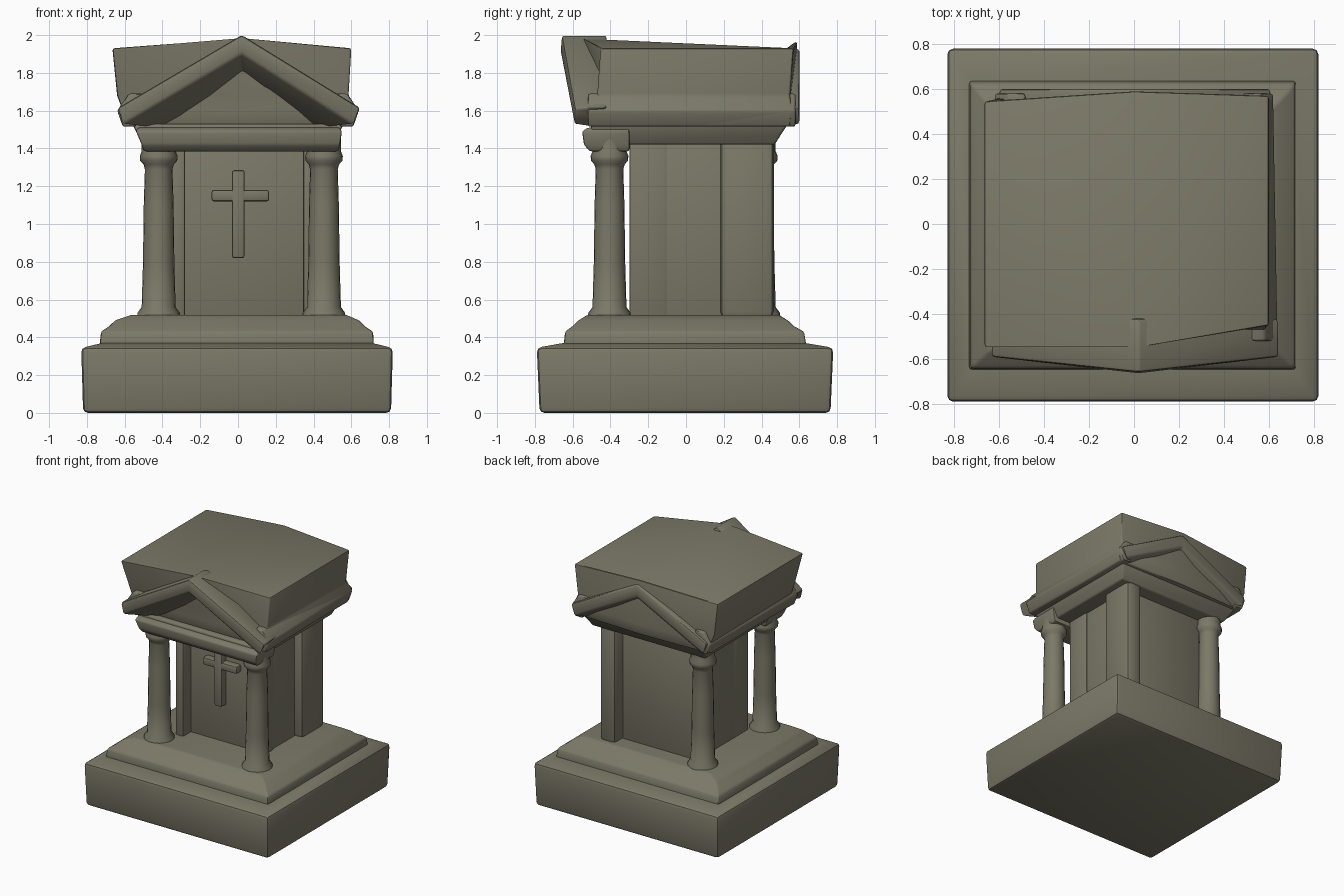
import bpy, bmesh, math
from mathutils import Vector

cube = bpy.data.objects.get("Cube")
if cube:
    bpy.data.objects.remove(cube, do_unlink=True)

COLOUR = (0.2, 0.19, 0.137, 1)
stone = bpy.data.materials.new("olive_grey_stone")
stone.use_nodes = True
stone.diffuse_color = COLOUR
shader = next(n for n in stone.node_tree.nodes if n.type == 'BSDF_PRINCIPLED')
shader.inputs["Base Color"].default_value = COLOUR
shader.inputs["Roughness"].default_value = 0.8


def finish(name, bm, bevel=0.0):
    """Round the hard edges, shade smooth and link the object."""
    bmesh.ops.recalc_face_normals(bm, faces=bm.faces)
    if bevel:
        hard = [e for e in bm.edges if e.calc_face_angle(0) > math.radians(25)]
        bmesh.ops.bevel(bm, geom=hard, offset=bevel, segments=2, profile=0.5,
                        affect='EDGES', clamp_overlap=True)
    mesh = bpy.data.meshes.new(name)
    bm.to_mesh(mesh)
    bm.free()
    mesh.materials.append(stone)
    obj = bpy.data.objects.new(name, mesh)
    bpy.context.collection.objects.link(obj)
    mesh.shade_smooth()
    mesh.set_sharp_from_angle(angle=math.radians(40))
    return obj


def loft(name, rings, bevel=0.0):
    """Skin a stack of equal-length point rings and cap both ends."""
    bm = bmesh.new()
    loops = [[bm.verts.new(p) for p in ring] for ring in rings]
    n = len(loops[0])
    for a, b in zip(loops, loops[1:]):
        for i in range(n):
            j = (i + 1) % n
            bm.faces.new((a[i], a[j], b[j], b[i]))
    bm.faces.new(loops[0][::-1])
    bm.faces.new(loops[-1])
    return finish(name, bm, bevel)


def rect(z, x0, x1, y0, y1):
    return [(x0, y0, z), (x1, y0, z), (x1, y1, z), (x0, y1, z)]


def block(name, x0, x1, y0, y1, z0, z1, bevel=0.01):
    return loft(name, [rect(z0, x0, x1, y0, y1), rect(z1, x0, x1, y0, y1)], bevel)


def circle(x, y, z, r, n=20):
    return [(x + r * math.cos(i * math.tau / n), y + r * math.sin(i * math.tau / n), z)
            for i in range(n)]


# Base slab and stepped plinth
loft("base_slab", [rect(0, -0.82, 0.81, -0.775, 0.765),
                   rect(0.345, -0.83, 0.82, -0.79, 0.78),
                   rect(0.37, -0.72, 0.71, -0.65, 0.63)], 0.025)
loft("stepped_plinth", [rect(0.34, -0.735, 0.72, -0.65, 0.64),
                        rect(0.43, -0.725, 0.715, -0.64, 0.625),
                        rect(0.46, -0.68, 0.67, -0.6, 0.57),
                        rect(0.49, -0.65, 0.64, -0.57, 0.54),
                        rect(0.52, -0.56, 0.57, -0.52, 0.49)], 0.012)

# Chamber with a recessed front panel
block("chamber", -0.35, 0.38, -0.2, 0.36, 0.5, 1.46)
for side, x0, x1 in (("right", -0.35, -0.28), ("left", 0.345, 0.39)):
    block(side + "_front_wing", x0, x1, -0.3, -0.1, 0.5, 1.46, 0.015)
block("back_corner_pier", 0.31, 0.45, 0.18, 0.465, 0.5, 1.46, 0.035)

# Columns
PROFILE = ((0.5, 0.115), (0.53, 0.112), (0.56, 0.09), (0.8, 0.083), (1.1, 0.079),
           (1.29, 0.073), (1.315, 0.08), (1.335, 0.098), (1.36, 0.1), (1.385, 0.09),
           (1.45, 0.09))
for name, x, y in (("right_front_column", -0.42, -0.405),
                   ("left_front_column", 0.455, -0.405),
                   ("right_back_column", -0.42, 0.385)):
    loft(name, [circle(x, y, z, r) for z, r in PROFILE])

# Cross on the front panel
block("cross_upright", -0.032, 0.035, -0.26, -0.18, 0.82, 1.285, 0.012)
block("cross_arms", -0.14, 0.165, -0.255, -0.18, 1.12, 1.18, 0.012)

# Entablature and front beam
loft("entablature", [rect(1.42, -0.5, 0.51, -0.49, 0.47),
                     rect(1.47, -0.53, 0.53, -0.51, 0.5),
                     rect(1.53, -0.56, 0.56, -0.5, 0.54)], 0.012)
loft("front_beam", [rect(1.385, -0.5, 0.53, -0.51, -0.3),
                    rect(1.42, -0.51, 0.54, -0.54, -0.3),
                    rect(1.49, -0.54, 0.55, -0.55, -0.3),
                    rect(1.51, -0.53, 0.54, -0.52, -0.3)], 0.01)


# Roof block with a shallow ridge
def roof_ring(z, x0, x1, y0, y1, skew=0.0, rise=0.0):
    """Six-point ring whose middle points lift into the ridge."""
    return [(x0, y0 - skew, z), (0.02, y0 - skew, z + rise), (x1, y0 + skew, z),
            (x1, y1, z), (0, y1 + 0.02, z + rise * 0.55), (x0, y1 - skew / 2, z)]


loft("roof_block", [roof_ring(1.515, -0.6, 0.6, -0.46, 0.55),
                    roof_ring(1.6, -0.61, 0.62, -0.47, 0.56),
                    roof_ring(1.68, -0.64, 0.585, -0.47, 0.55),
                    roof_ring(1.93, -0.665, 0.6, -0.5, 0.57, 0.05, 0.06)], 0.012)


# Gable mouldings: raked bands whose underside slopes back to the wall
def gable(name, half, apex, y_out, y_in, lean):
    outer = [(-half, 1.615), (0.02, apex), (half + 0.01, 1.615)]
    near = [(half - 0.02, 1.525), (0.02, apex - 0.1), (-half + 0.02, 1.525)]
    far = [(0.37, 1.5), (0.03, apex - 0.23), (-0.37, 1.5)]
    front = [(x, y_out + (lean if abs(x) < 0.1 else 0), z) for x, z in outer + near]
    back = [(x, y_in, z) for x, z in outer + far]
    loft(name, [front, back], 0.014)


gable("front_gable", 0.635, 2.0, -0.59, -0.42, -0.07)
gable("back_gable", 0.6, 1.93, 0.6, 0.44, 0.0)

# Side eaves flaring out below the roof block
for side, s in (("left", 1), ("right", -1)):
    section = [(0.54, 1.515), (0.61, 1.515), (0.64, 1.6), (0.58, 1.69), (0.5, 1.69)]
    loft(side + "_eave", [[(s * x, -0.52, z) for x, z in section],
                          [(s * (x - 0.02), 0.58, z) for x, z in section]], 0.012)
